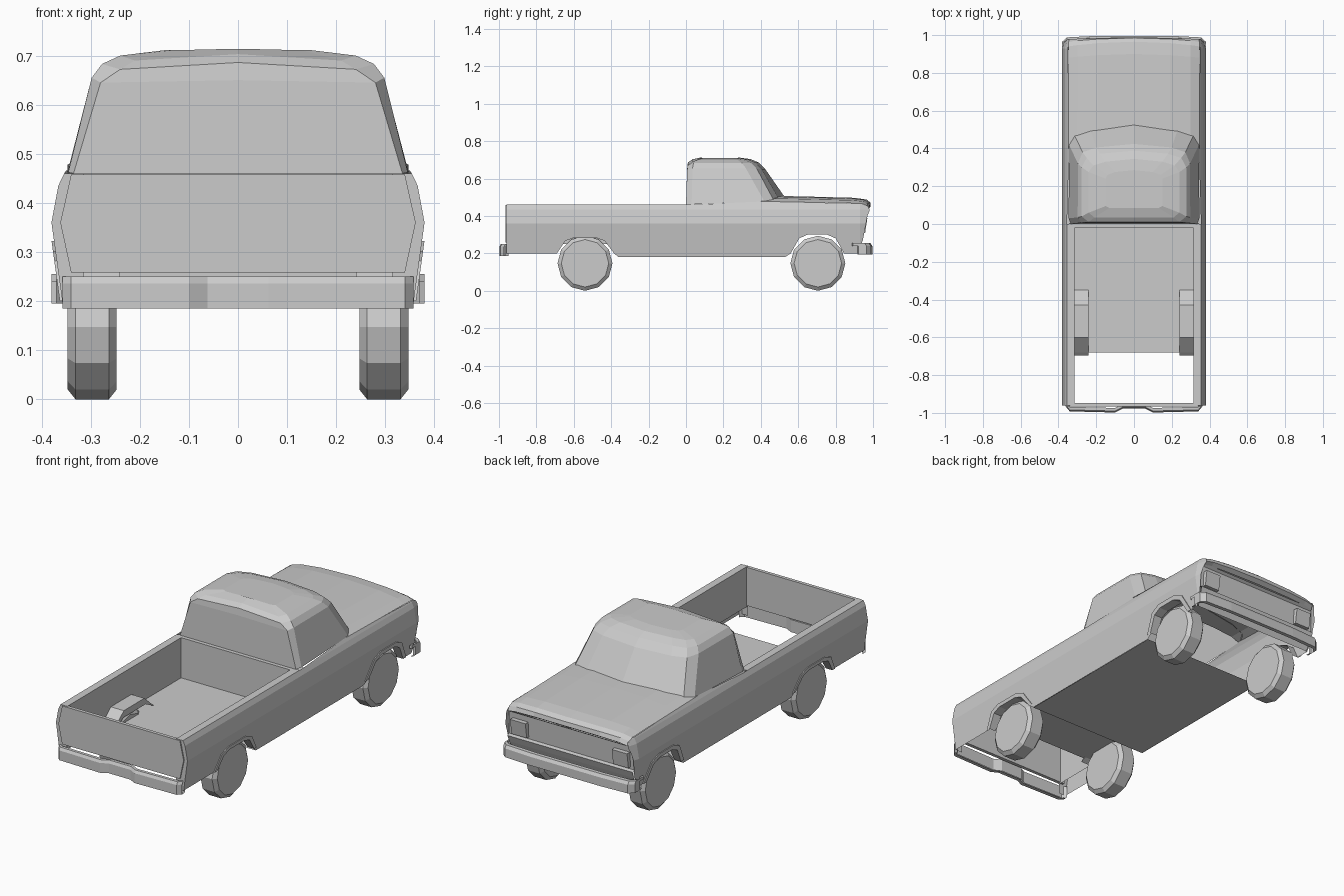
import bpy, bmesh
from math import sin, cos, pi

if "Cube" in bpy.data.objects:
    bpy.data.objects.remove(bpy.data.objects["Cube"])


def finish(name, bm):
    bmesh.ops.remove_doubles(bm, verts=bm.verts, dist=0.0005)
    bmesh.ops.recalc_face_normals(bm, faces=bm.faces)
    me = bpy.data.meshes.new(name)
    bm.to_mesh(me)
    bm.free()
    ob = bpy.data.objects.new(name, me)
    bpy.context.collection.objects.link(ob)
    return ob


def loft(name, rows, closed=False, caps=()):
    """Skin between rows of points; caps lists row indices to fill."""
    bm = bmesh.new()
    vs = [[bm.verts.new(p) for p in r] for r in rows]
    n = len(rows[0])
    for a, b in zip(vs, vs[1:]):
        for i in range(n if closed else n - 1):
            j = (i + 1) % n
            bm.faces.new((a[i], a[j], b[j], b[i]))
    for c in caps:
        bm.faces.new(vs[c])
    return finish(name, bm)


def prism(name, prof, x0, x1):
    """Extrude a closed (y, z) profile along x."""
    return loft(name, [[(x, y, z) for y, z in prof] for x in (x0, x1)], True, (0, 1))


def box(name, x0, x1, y0, y1, z0, z1):
    return prism(name, [(y0, z0), (y1, z0), (y1, z1), (y0, z1)], x0, x1)


def sym(half):
    """Mirror a half row that starts at x = 0 or ends at x = 0."""
    return half + [(-p[0],) + tuple(p[1:]) for p in reversed(half) if p[0] > 1e-6]


# Body side bulge: half width as a function of height
LEVELS = [(.17, .354), (.2, .358), (.36, .38), (.435, .366), (.46, .354), (.49, .335)]


def width(y, z):
    for (z0, x0), (z1, x1) in zip(LEVELS, LEVELS[1:]):
        if z <= z1:
            break
    return x0 + (x1 - x0) * (z - z0) / (z1 - z0) - max(0, y - .93) * .3


def side_panel(name, outline, s, off=0):
    bm = bmesh.new()
    bm.faces.new([bm.verts.new((0, y, z)) for y, z in outline])
    cuts = [((0, 0, z), (0, 0, 1)) for z, _ in LEVELS[1:-1]] + [((0, .93, 0), (0, 1, 0))]
    for co, no in cuts:
        bmesh.ops.bisect_plane(bm, geom=bm.verts[:] + bm.edges[:] + bm.faces[:],
                               plane_co=co, plane_no=no, dist=1e-5)
    for v in bm.verts:
        v.co.x = s * (width(v.co.y, v.co.z) + off)
    return finish(name, bm)


# Arch openings (inner) and flares (outer), front to back in y
arch_r = [(-.69, .2), (-.645, .267), (-.6, .283), (-.48, .283), (-.435, .267), (-.385, .2)]
flare_r = [(-.712, .2), (-.665, .282), (-.61, .302), (-.47, .302), (-.418, .282), (-.365, .2)]
arch_f = [(.56, .2), (.605, .28), (.65, .3), (.755, .3), (.8, .28), (.845, .2)]
flare_f = [(.535, .2), (.588, .298), (.64, .322), (.765, .322), (.818, .298), (.87, .2)]

outline = ([(-.96, .46), (-.96, .2)] + arch_r + [(-.36, .18), (.53, .18)] + arch_f +
           [(.92, .2), (.945, .27), (.957, .33), (.97, .4), (.982, .43), (.975, .452),
            (.94, .466), (.6, .474), (.42, .478), (.03, .46)])

for s, tag in ((1, "right"), (-1, "left")):
    side_panel("body_side_" + tag, outline, s)
    for arch, flare, end in ((arch_r, flare_r, "rear"), (arch_f, flare_f, "front")):
        # Raised flare lip with a short return into the wheel housing
        rows = [[(s * (width(y, z) + o), y, z) for y, z in pts]
                for pts, o in ((flare, 0), (flare, .005), (arch, .005))]
        rows.append([(s * .325, y, z) for y, z in arch])
        loft(f"{end}_arch_flare_{tag}", rows)
        # Twelve-sided wheel
        yc = -.54 if end == "rear" else .705
        loft(f"{end}_wheel_{tag}",
             [[(s * x, yc + r * cos(i * pi / 6), .147 + r * sin(i * pi / 6)) for i in range(12)]
              for x, r in ((.247, .127), (.263, .147), (.331, .147), (.347, .127))],
             True, (0, 3))
    # Bed rail, inner bed wall and rear post
    loft("bed_rail_" + tag, [[(s * x, y, z) for x, z in ((.354, .46), (.315, .46), (.315, .25))]
                             for y in (-.96, -.0)])
    loft("rear_post_" + tag, [[(s * x, -.96, z) for x in (.315, width(0, z))]
                              for z in (.2, .36, .435, .46)])
    # Wheel tub inside the bed
    prism("wheel_tub_" + tag, [(-.695, .235), (-.68, .25), (-.6, .32), (-.43, .32), (-.35, .25),
                               (-.42, .285), (-.6, .285)], s * .24, s * .316)
    # Headlight bezel
    prism("headlight_" + tag, [(.93, .31), (.958, .31), (.97, .39), (.93, .39)], s * .25, s * .338)

# Floors, bed front wall and ledge behind the cab
loft("underfloor", [[(-.354, y, .18), (.354, y, .18)] for y in (-.36, .53)])
loft("bed_floor", [[(-.316, y, .25), (.316, y, .25)] for y in (-.68, -.02)])
box("bed_front_wall", -.345, .345, -.02, .005, .25, .46)

# Tailgate
gate = sym([(.0, .458), (.34, .458), (.345, .435), (.362, .36), (.34, .258), (0, .258)][1:5])
loft("tailgate", [[(x, y, z) for x, z in gate] for y in (-.966, -.948)], True, (0, 1))

# Cab shell, lofted upward from the beltline to the roof
cab = [
    [(0, 0, .46), (.335, 0, .46), (.346, .03, .462), (.344, .42, .476), (.315, .47, .482),
     (.23, .497, .492), (0, .527, .502)],
    [(0, .006, .65), (.28, .006, .645), (.298, .035, .655), (.297, .32, .655), (.272, .38, .65),
     (.2, .405, .65), (0, .424, .65)],
    [(0, .01, .686), (.24, .01, .672), (.277, .04, .683), (.277, .3, .683), (.25, .35, .683),
     (.18, .372, .685), (0, .388, .686)],
    [(0, .035, .703), (.21, .035, .69), (.24, .06, .7), (.24, .275, .7), (.215, .31, .7),
     (.15, .33, .703), (0, .345, .704)],
    [(0, .085, .714), (.13, .085, .711), (.15, .095, .711), (.15, .24, .71), (.14, .26, .71),
     (.1, .275, .711), (0, .285, .712)],
]
loft("cab", [sym(r) for r in cab], True, (4,))

# Hood with crowned top and rolled front lip: y centre, y edge, z centre, z edge
hood = []
for yc, ye, zc, ze in ((.4, .4, .508, .478), (.6, .6, .505, .474), (.9, .88, .497, .468),
                       (.965, .94, .488, .466), (.985, .965, .472, .456),
                       (.988, .978, .45, .436), (.965, .958, .435, .425)):
    half = [(x, yc + (ye - yc) * t * t, zc + (ze - zc) * k)
            for x, t, k in ((0, 0, 0), (.19, .55, .12), (.3, .85, .45), (.347, 1, 1))]
    hood.append([(-x, y, z) for x, y, z in reversed(half[1:])] + half)
loft("hood", hood)

# Recessed grille panel, its lower ledge and the valance
loft("grille", [[(-x, y, z), (x, y, z)] for x, y, z in
                ((.35, .962, .43), (.36, .948, .42), (.365, .94, .3), (.362, .958, .295),
                 (.36, .945, .26), (.352, .92, .2))])


def bumper(name, path, section):
    """Sweep a (setback, z) channel section along a plan path."""
    loft(name, [[(x, y + d, z) for x, y in path] for d, z in section])


# Rear bumper with a plate notch in the middle
rear = [(.358, -.972), (.34, -.992), (.1, -.998), (.062, -.978)]
bumper("rear_bumper", sym(rear),
       [(.02, .185), (0, .185), (0, .236), (.008, .25), (.024, .25), (.024, .185)])

# Front bumper wrapping round the corners
front = [(.37, .918), (.38, .922), (.38, .965), (.355, .988), (.2, .996)]
bumper("front_bumper", sym(front),
       [(-.02, .195), (0, .195), (0, .24), (-.01, .255), (-.03, .255), (-.03, .24)])
